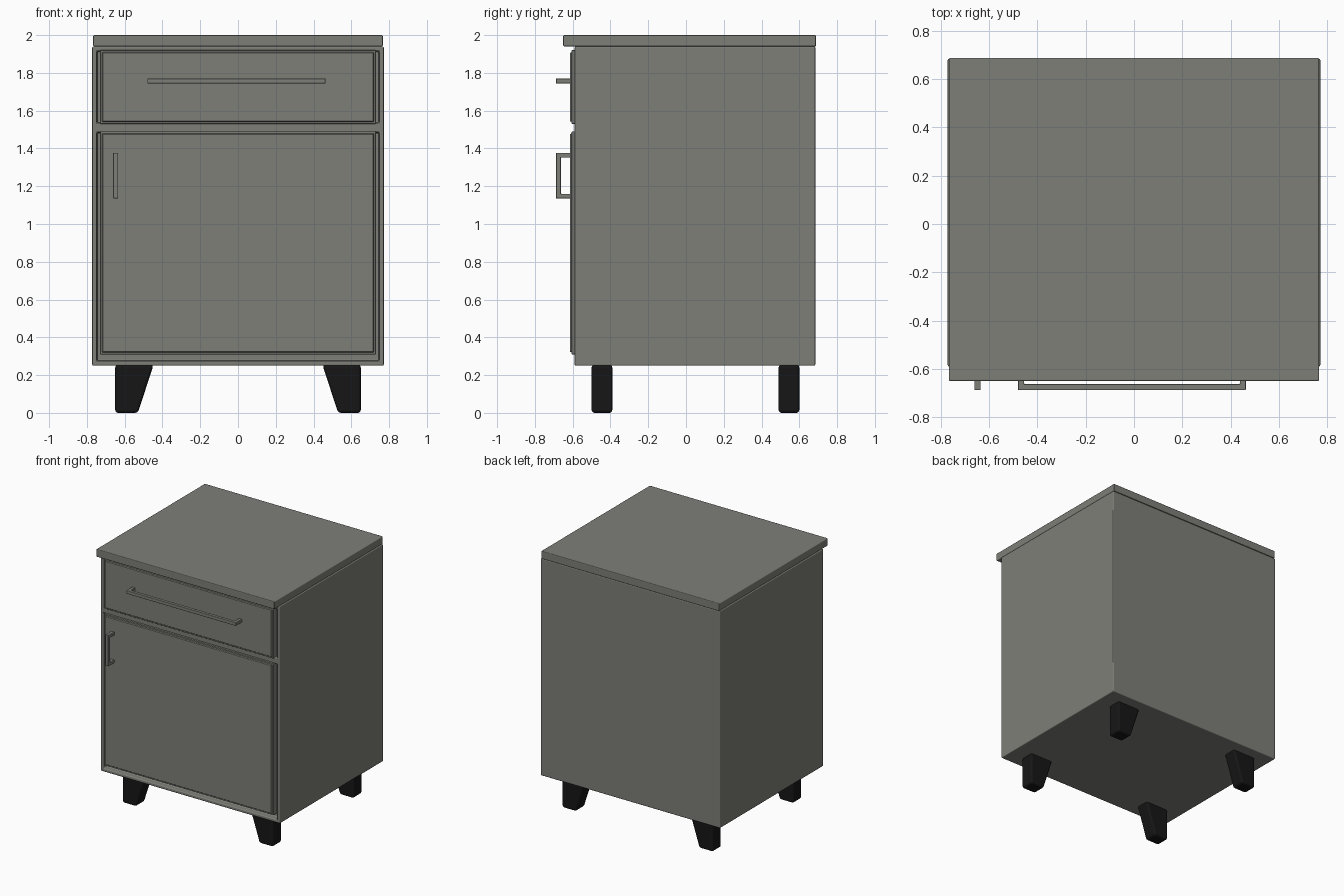
import bpy, bmesh, math

cube = bpy.data.objects.get("Cube")
if cube:
    bpy.data.objects.remove(cube, do_unlink=True)


def material(name, color):
    mat = bpy.data.materials.new(name)
    mat.use_nodes = True
    mat.diffuse_color = color
    mat.node_tree.nodes["Principled BSDF"].inputs["Base Color"].default_value = color
    return mat


grey = material("warm grey", (0.21, 0.21, 0.19, 1))
black = material("black", (0.008, 0.008, 0.008, 1))


def finish(name, bm, mat, bevel=0.0, segments=2):
    bmesh.ops.recalc_face_normals(bm, faces=bm.faces)
    mesh = bpy.data.meshes.new(name)
    bm.to_mesh(mesh)
    bm.free()
    mesh.materials.append(mat)
    ob = bpy.data.objects.new(name, mesh)
    bpy.context.collection.objects.link(ob)
    if bevel:
        mod = ob.modifiers.new("Bevel", "BEVEL")
        mod.width, mod.segments = bevel, segments
        mod.harden_normals = True
    bpy.ops.object.select_all(action="DESELECT")
    ob.select_set(True)
    bpy.context.view_layer.objects.active = ob
    bpy.ops.object.shade_smooth_by_angle(angle=math.radians(40))
    return ob


def add_box(bm, x, y, z):
    verts = bmesh.ops.create_cube(bm, size=1)["verts"]
    for v in verts:
        for i, (lo, hi) in enumerate((x, y, z)):
            v.co[i] = lo if v.co[i] < 0 else hi
    return verts


def box(name, x, y, z, mat, bevel=0.0, segments=2):
    bm = bmesh.new()
    add_box(bm, x, y, z)
    return finish(name, bm, mat, bevel, segments)


# Cabinet shell: front split by a rail, each opening sunk inwards
bm = bmesh.new()
add_box(bm, (-0.772, 0.772), (-0.59, 0.685), (0.25, 1.94))
front = [f for f in bm.faces if f.calc_center_median().y < -0.5]
bmesh.ops.bisect_plane(bm, geom=front + list(front[0].edges) + list(front[0].verts),
                       plane_co=(0, 0, 1.51), plane_no=(0, 0, 1))
front = [f for f in bm.faces if f.calc_center_median().y < -0.58]
bmesh.ops.inset_individual(bm, faces=front, thickness=0.035)
bmesh.ops.inset_individual(bm, faces=front, thickness=0.003, depth=-0.04)
finish("cabinet_body", bm, grey, 0.007)

# Worktop overhanging the front
box("worktop", (-0.767, 0.767), (-0.65, 0.688), (1.94, 2.0), grey, 0.006)


# Front panels: slab with a raised inner field
def panel(name, z0, z1):
    bm = bmesh.new()
    add_box(bm, (-0.73, 0.73), (-0.605, -0.56), (z0, z1))
    face = [f for f in bm.faces if f.calc_center_median().y < -0.6]
    bmesh.ops.inset_region(bm, faces=face, thickness=0.016)
    bmesh.ops.inset_region(bm, faces=face, thickness=0.004, depth=0.01)
    finish(name, bm, grey, 0.002, 1)


panel("drawer_front", 1.53, 1.92)
panel("door", 0.31, 1.49)


# Bar handles: a U-shaped outline extruded to a square section
def handle(name, a, b, back, grip, thick, place, half):
    outline = [(a, back), (a, grip), (b, grip), (b, back),
               (b - thick, back), (b - thick, grip + thick),
               (a + thick, grip + thick), (a + thick, back)]
    bm = bmesh.new()
    face = bm.faces.new([bm.verts.new(place(u, y, -half)) for u, y in outline])
    out = bmesh.ops.extrude_face_region(bm, geom=[face])["geom"]
    shift = [p - q for p, q in zip(place(0, 0, half), place(0, 0, -half))]
    bmesh.ops.translate(bm, vec=shift, verts=[v for v in out if isinstance(v, bmesh.types.BMVert)])
    finish(name, bm, grey, 0.003)


handle("drawer_handle", -0.48, 0.463, -0.61, -0.688, 0.025,
       lambda u, y, w: (u, y, 1.757 + w), 0.013)
handle("door_handle", 1.135, 1.377, -0.61, -0.688, 0.025,
       lambda u, y, w: (-0.648 + w, y, u), 0.013)

# Legs: straight outside, tapering on the inner side
for side, side_name in ((-1, "right"), (1, "left")):
    for y, end_name in ((-0.445, "front"), (0.545, "back")):
        bm = bmesh.new()
        for v in add_box(bm, (0.53, 0.65), (y - 0.055, y + 0.055), (0, 0.255)):
            if v.co.z > 0.1 and v.co.x < 0.6:
                v.co.x = 0.447
            v.co.x *= side
        finish(f"{end_name}_{side_name}_leg", bm, black, 0.016, 3)
